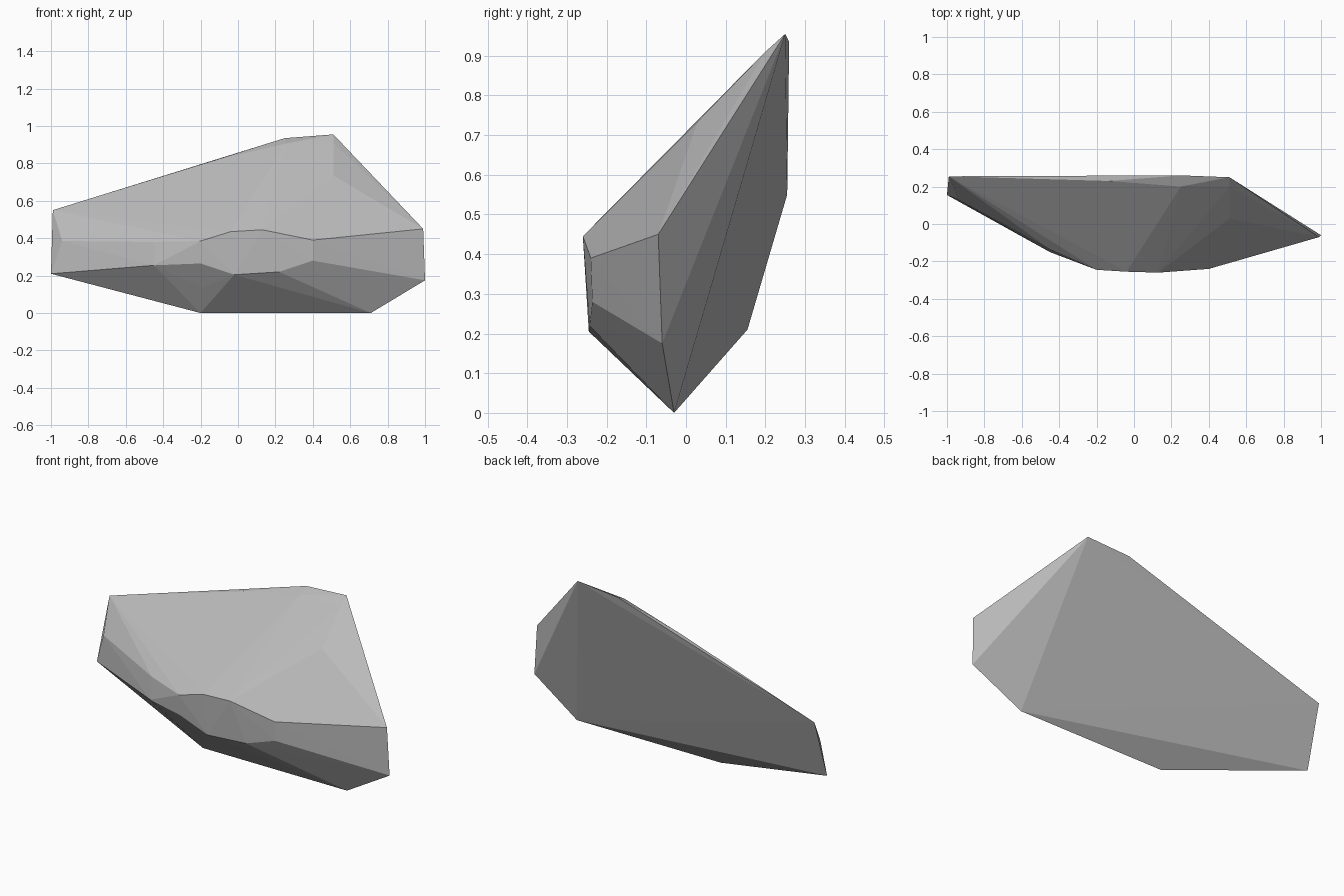
import bpy
import bmesh

# Faceted boulder: a flat back, a sloped top and a blunt front band
back_outline = [
    (-0.99, 0.255, 0.55), (-1.0, 0.155, 0.21), (-0.2, -0.03, 0.0),
    (0.71, -0.03, 0.0), (1.0, -0.06, 0.175), (0.99, -0.07, 0.45),
    (0.51, 0.25, 0.955), (0.25, 0.26, 0.935),
]
upper_ridge = [
    (-0.94, 0.13, 0.385), (-0.45, -0.135, 0.38), (-0.2, -0.245, 0.385),
    (-0.04, -0.255, 0.435), (0.13, -0.26, 0.445), (0.4, -0.24, 0.39),
]
lower_rim = [
    (-0.45, -0.15, 0.255), (-0.2, -0.235, 0.265), (-0.02, -0.245, 0.205),
    (0.22, -0.243, 0.22), (0.4, -0.236, 0.28), (-0.19, -0.14, 0.135),
]
slope_bumps = [
    (-0.6, 0.09, 0.525), (0.25, 0.2, 0.905), (0.51, 0.2, 0.91),
    (0.51, 0.03, 0.735), (-0.13, 0.23, 0.815),
]

# Skin the corner points with flat facets
bm = bmesh.new()
for p in back_outline + upper_ridge + lower_rim + slope_bumps:
    bm.verts.new(p)
bmesh.ops.convex_hull(bm, input=bm.verts[:])
loose = [v for v in bm.verts if not v.link_faces]
bmesh.ops.delete(bm, geom=loose, context='VERTS')
bmesh.ops.recalc_face_normals(bm, faces=bm.faces[:])

mesh = bpy.data.meshes.new("boulder")
bm.to_mesh(mesh)
bm.free()

# One stone grey
stone = bpy.data.materials.new("stone grey")
stone.diffuse_color = (0.5, 0.5, 0.5, 1)
mesh.materials.append(stone)
boulder = bpy.data.objects.new("boulder", mesh)
bpy.context.collection.objects.link(boulder)
